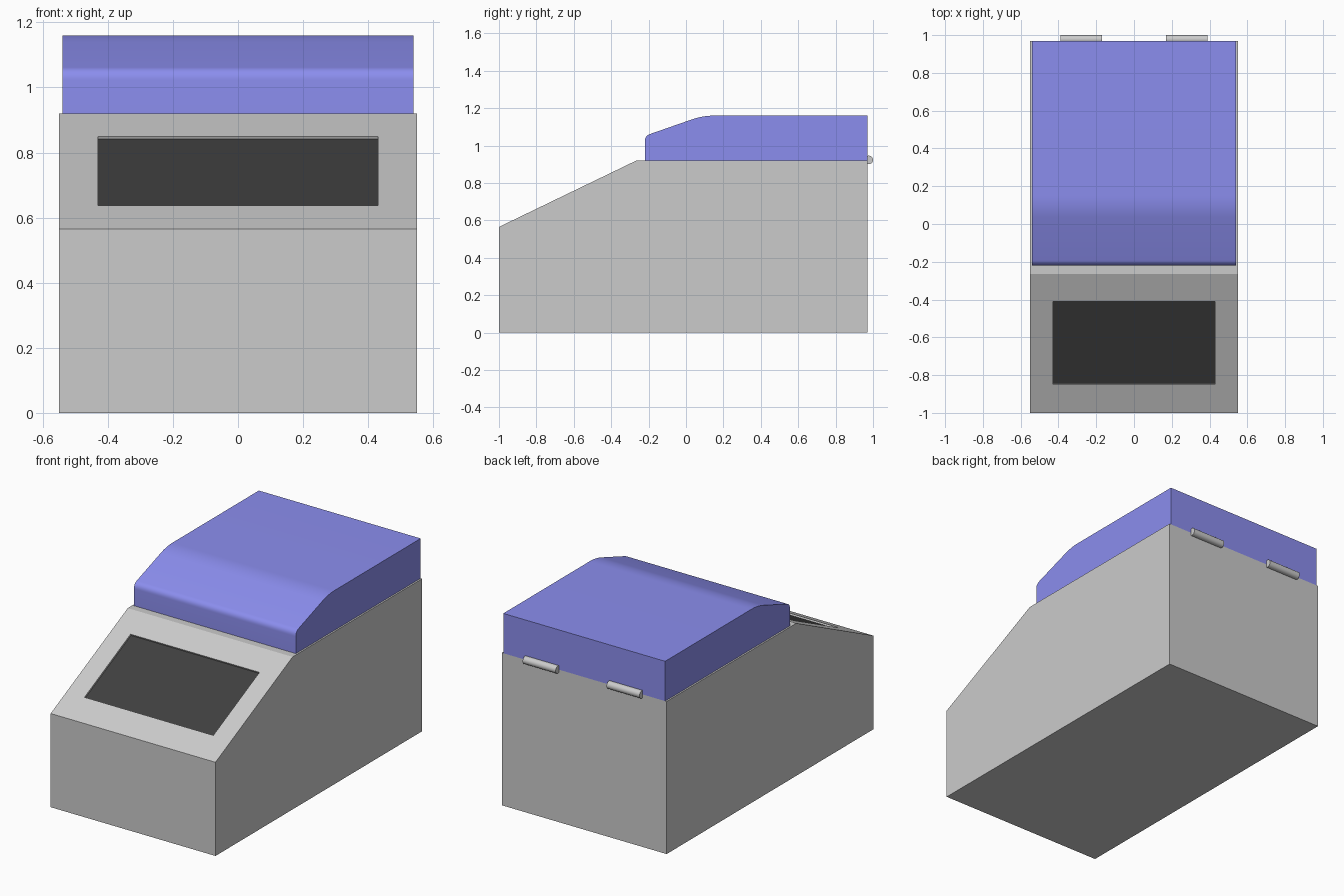
import bpy, bmesh, math
from mathutils import Vector

if "Cube" in bpy.data.objects:
    bpy.data.objects.remove(bpy.data.objects["Cube"])


def material(name, color):
    m = bpy.data.materials.new(name)
    m.diffuse_color = color
    m.use_nodes = True
    m.node_tree.nodes["Principled BSDF"].inputs["Base Color"].default_value = m.diffuse_color
    return m


def add_object(name, bm, mat=None):
    bmesh.ops.recalc_face_normals(bm, faces=bm.faces)
    me = bpy.data.meshes.new(name)
    bm.to_mesh(me)
    bm.free()
    ob = bpy.data.objects.new(name, me)
    bpy.context.collection.objects.link(ob)
    if mat:
        me.materials.append(mat)
    return ob


def extrude_profile(profile, half_width):
    """Solid from a (y, z) side profile, extruded across x."""
    bm = bmesh.new()
    face = bm.faces.new([bm.verts.new((-half_width, y, z)) for y, z in profile])
    out = bmesh.ops.extrude_face_region(bm, geom=[face], use_keep_orig=True)
    moved = [g for g in out["geom"] if isinstance(g, bmesh.types.BMVert)]
    bmesh.ops.translate(bm, vec=(2 * half_width, 0, 0), verts=moved)
    bmesh.ops.recalc_face_normals(bm, faces=bm.faces)
    return bm


def round_corner(a, p, b, r, steps=8):
    """Points of a curve that starts and ends r away from corner p."""
    a, p, b = Vector(a), Vector(p), Vector(b)
    s, e = p + (a - p).normalized() * r, p + (b - p).normalized() * r
    return [tuple(s.lerp(p, i / steps).lerp(p.lerp(e, i / steps), i / steps))
            for i in range(steps + 1)]


def smooth(ob, degrees=30):
    bpy.ops.object.select_all(action='DESELECT')
    ob.select_set(True)
    bpy.context.view_layer.objects.active = ob
    bpy.ops.object.shade_smooth_by_angle(angle=math.radians(degrees))


blue = material("lid_blue", (0.26, 0.27, 0.86, 1))
black = material("screen_black", (0.05, 0.05, 0.05, 1))

# Body: wedge-fronted housing with a recessed window in the sloped panel
low, high = Vector((0, -1, 0.565)), Vector((0, -0.265, 0.92))
bm = extrude_profile([(-1, 0), (0.97, 0), (0.97, 0.92), high.yz, low.yz], 0.55)
slope = next(f for f in bm.faces if f.normal.y < -0.1 and f.normal.z > 0.1)
normal = slope.normal.copy()
bmesh.ops.inset_individual(bm, faces=[slope], thickness=0.12)
mid = slope.calc_center_median()
win_low, win_high = low.lerp(high, 0.205), low.lerp(high, 0.803)
for v in slope.verts:
    end = win_low if v.co.z < mid.z else win_high
    v.co = (math.copysign(0.43, v.co.x), end.y, end.z)
bmesh.ops.inset_individual(bm, faces=[slope], thickness=0, depth=-0.018)
add_object("body", bm)

# Screen: thin black panel set in the window
along = (win_high - win_low).length
bm = bmesh.new()
bmesh.ops.create_cube(bm, size=1)
bmesh.ops.scale(bm, vec=(0.86, along, 0.008), verts=bm.verts)
screen = add_object("screen", bm, black)
screen.location = (win_low + win_high) / 2 - normal * 0.014
screen.rotation_euler.x = math.atan2(high.z - low.z, high.y - low.y)

# Lid: blue cover with a sloped, rounded front
a, b, c, d = (-0.22, 0.92), (-0.22, 1.052), (0.09, 1.16), (0.97, 1.16)
profile = [a, *round_corner(a, b, c, 0.03), *round_corner(b, c, d, 0.06), d, (0.97, 0.92)]
smooth(add_object("lid", extrude_profile(profile, 0.54), blue))

# Hinges: two barrels across the back seam
for side, name in ((-1, "hinge_left"), (1, "hinge_right")):
    bpy.ops.mesh.primitive_cylinder_add(vertices=32, radius=0.023, depth=0.22,
                                        location=(side * 0.28, 0.977, 0.923),
                                        rotation=(0, math.pi / 2, 0))
    hinge = bpy.context.object
    hinge.name = name
    smooth(hinge)
